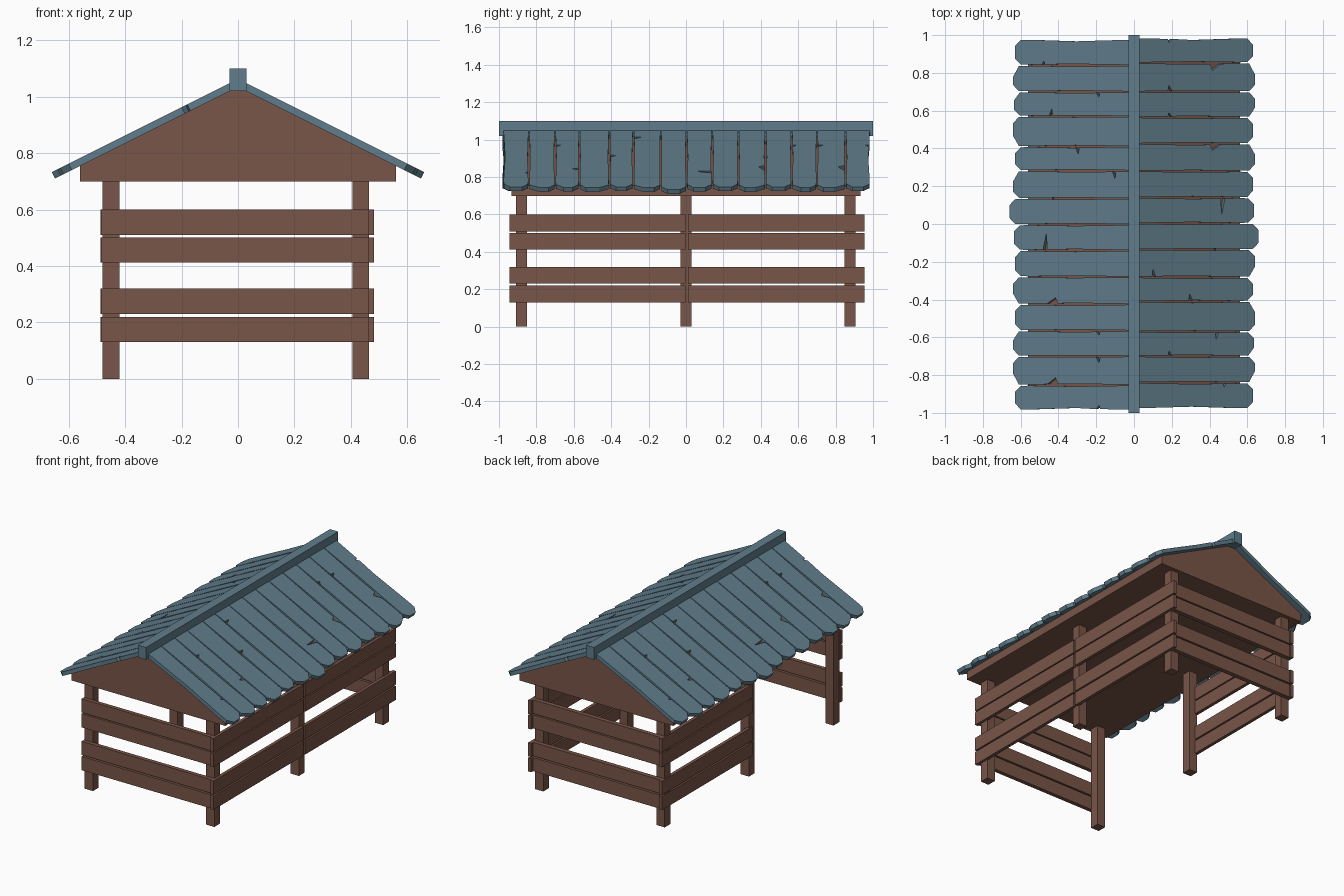
import bpy, bmesh, math
from mathutils import Vector, Matrix

if "Cube" in bpy.data.objects:
    bpy.data.objects.remove(bpy.data.objects["Cube"])


def material(name, rgb):
    m = bpy.data.materials.new(name)
    m.diffuse_color = (*rgb, 1)
    m.use_nodes = True
    m.node_tree.nodes["Principled BSDF"].inputs["Base Color"].default_value = m.diffuse_color
    return m


BROWN = material("brown wood", (0.191, 0.091, 0.065))
BLUE = material("blue grey shingle", (0.117, 0.205, 0.258))


def finish(name, bm, mat):
    bmesh.ops.recalc_face_normals(bm, faces=bm.faces)
    me = bpy.data.meshes.new(name)
    bm.to_mesh(me)
    bm.free()
    me.materials.append(mat)
    ob = bpy.data.objects.new(name, me)
    bpy.context.collection.objects.link(ob)
    return ob


def prism(bm, points, direction):
    """Extrude a closed outline along a direction."""
    face = bm.faces.new([bm.verts.new(p) for p in points])
    new = bmesh.ops.extrude_face_region(bm, geom=[face], use_keep_orig=True)["geom"]
    bmesh.ops.translate(bm, vec=direction,
                        verts=[v for v in new if isinstance(v, bmesh.types.BMVert)])


def box(name, x0, x1, y0, y1, z0, z1, mat):
    bm = bmesh.new()
    prism(bm, [(x0, y0, z0), (x1, y0, z0), (x1, y1, z0), (x0, y1, z0)], (0, 0, z1 - z0))
    return finish(name, bm, mat)


# Six posts
for px in (-0.45, 0.435):
    for py in (-0.88, 0.0, 0.877):
        box("post", px - 0.03, px + 0.03, py - 0.03, py + 0.03, 0, 0.71, BROWN)

# Fence rails: front, back, whole right side, back half of the left side
for z in (0.13, 0.23, 0.412, 0.51):
    z1 = z + 0.09
    box("front_rail", -0.485, 0.46, -0.935, -0.908, z, z1, BROWN)
    box("back_rail", -0.485, 0.46, 0.905, 0.935, z, z1, BROWN)
    box("right_front_rail", 0.46, 0.482, -0.945, -0.004, z, z1, BROWN)
    box("right_back_rail", 0.46, 0.482, 0.01, 0.955, z, z1, BROWN)
    box("left_back_rail", -0.487, -0.465, 0.005, 0.945, z, z1, BROWN)

# Solid gable block under the roof
bm = bmesh.new()
prism(bm, [(x, -0.933, z) for x, z in
           ((-0.56, 0.70), (0.56, 0.70), (0.56, 0.755), (0, 1.035), (-0.56, 0.755))],
      (0, 1.866, 0))
finish("gable_block", bm, BROWN)

# Ridge beam
box("ridge_beam", -0.03, 0.03, -1, 1, 1.02, 1.10, BLUE)

# Roof planks: borders between planks and the tip reach of each one
BORDERS = [-0.978, -0.84, -0.70, -0.57, -0.41, -0.282, -0.135, 0.003,
           0.14, 0.28, 0.425, 0.565, 0.70, 0.853, 0.985]
TIPS = [0.63, 0.64, 0.635, 0.64, 0.63, 0.64, 0.66, 0.635, 0.63, 0.64, 0.63, 0.64, 0.64, 0.63]
SKEW = [0, 0.025, 0.01, -0.02, 0, 0.02, 0, 0, 0, -0.02, 0, 0.015, -0.025, 0]
# Splits: border index -> (x, signed depth, width)
SPLITS = {14: (0.19, -0.025, 0.02), 13: (0.43, -0.04, 0.055), 12: (0.19, 0.035, 0.02),
          11: (0.19, 0.025, 0.02), 10: (0.43, -0.035, 0.055), 8: (0.47, -0.09, 0.022),
          5: (0.105, 0.045, 0.018), 4: (0.30, 0.04, 0.02), 3: (0.44, -0.04, 0.018),
          2: (0.19, 0.03, 0.018), 1: (0.48, -0.025, 0.014)}
NORMAL = Vector((1, 0, 2)).normalized() * 0.025


def plank_edge(i, side, reach):
    """Points along one plank edge from ridge to tip, with wear and a split."""
    outer = i in (0, len(BORDERS) - 1)
    y = BORDERS[i]
    gap = 0.011 if outer else (0.007 if i % 3 else 0.005)
    pts = [(0.0, y + side * 0.002), (0.31, y + side * gap),
           (0.55, y + side * 0.003), (reach, y + side * 0.004)]
    if i in SPLITS and SPLITS[i][1] * side > 0:
        x, depth, w = SPLITS[i]
        base = y + side * 0.005
        pts += [(x - w / 2, base), (x - w * 0.25, y + depth), (x + w / 2, base)]
        pts.sort()
    return pts


for k, tip in enumerate(TIPS):
    low = plank_edge(k, 1, tip - 0.03)
    high = plank_edge(k + 1, -1, tip - 0.03)
    y0, y1, s = BORDERS[k], BORDERS[k + 1], SKEW[k]
    end = [(tip, y0 + 0.036 + max(s, 0)), (tip, y1 - 0.036 + min(s, 0))]
    outline = low + end + high[::-1]
    for side, turn in (("right", 0), ("left", math.pi)):
        bm = bmesh.new()
        prism(bm, [(max(x - 0.011, 0), y, 1.035 - 0.5 * max(x - 0.011, 0))
                   for x, y in outline], NORMAL)
        # The left slope is the right slope turned half way round
        bmesh.ops.rotate(bm, verts=bm.verts, cent=(0, 0, 0),
                         matrix=Matrix.Rotation(turn, 3, 'Z'))
        finish(side + "_roof_plank", bm, BLUE)
